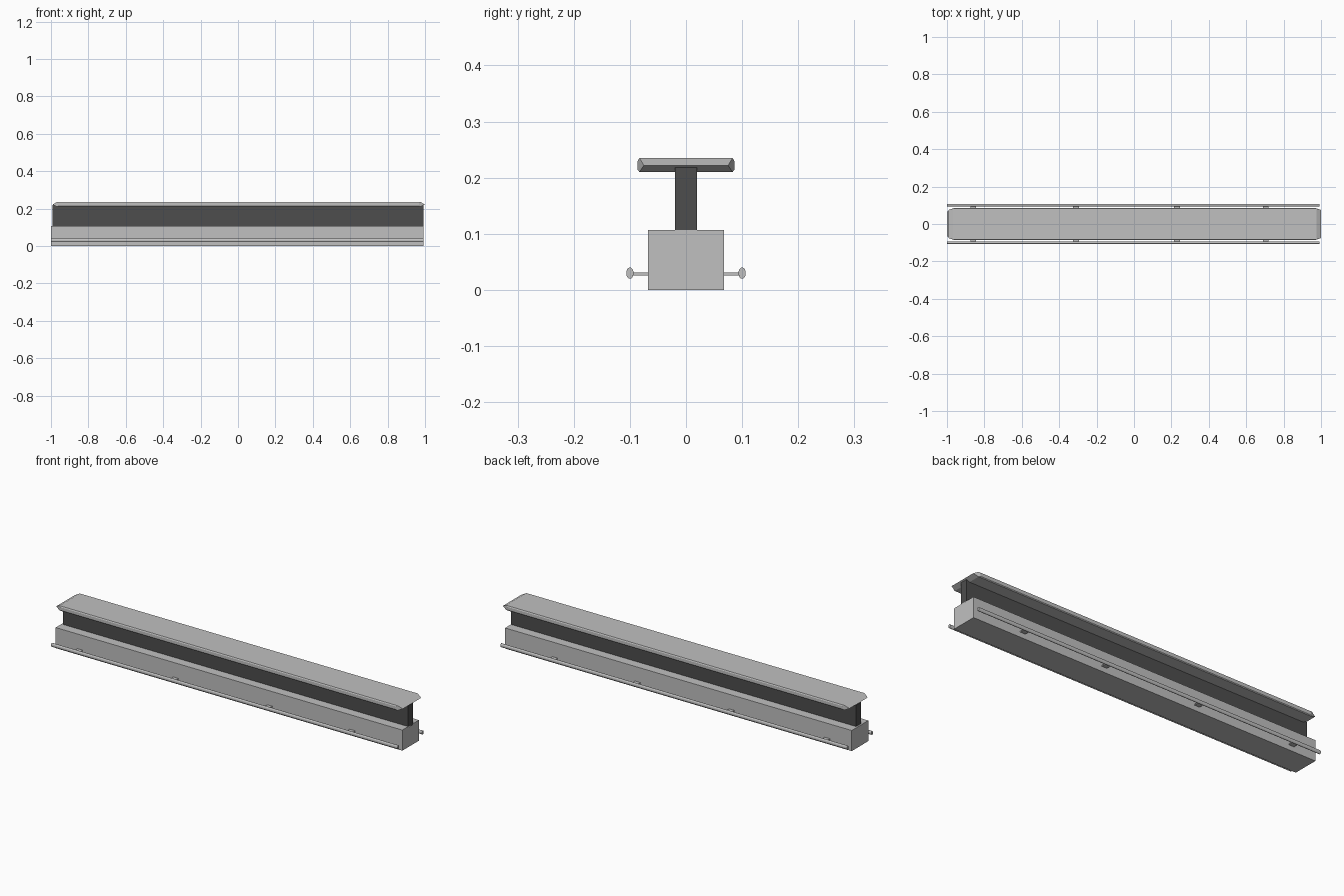
import bpy
import bmesh
import math

if "Cube" in bpy.data.objects:
    bpy.data.objects.remove(bpy.data.objects["Cube"], do_unlink=True)


def make_material(name, value):
    mat = bpy.data.materials.new(name)
    mat.use_nodes = True
    color = (value, value, value, 1)
    mat.diffuse_color = color
    mat.node_tree.nodes["Principled BSDF"].inputs["Base Color"].default_value = color
    return mat


light_grey = make_material("light grey", 0.53)
dark_grey = make_material("dark grey", 0.075)


def finish(name, bm, mat):
    bmesh.ops.recalc_face_normals(bm, faces=bm.faces[:])
    mesh = bpy.data.meshes.new(name)
    bm.to_mesh(mesh)
    bm.free()
    mesh.materials.append(mat)
    obj = bpy.data.objects.new(name, mesh)
    bpy.context.collection.objects.link(obj)
    return obj


def box(name, low, high, mat):
    bm = bmesh.new()
    bmesh.ops.create_cube(bm, size=1)
    for v in bm.verts:
        v.co = [a + (b - a) * (c + 0.5) for a, b, c in zip(low, high, v.co)]
    return finish(name, bm, mat)


X0, X1 = -1.0, 0.992

# Plinth and the upright web
box("base_beam", (X0, -0.068, 0), (X1, 0.068, 0.107), light_grey)
box("upright_panel", (X0 + 0.008, -0.02, 0.1), (X1, 0.02, 0.218), dark_grey)

# Cap with chamfered edges and wedge-shaped ends
bm = bmesh.new()
section = [(0.975, 0.083, 0.235), (0.967, 0.086, 0.23), (1.0, 0.075, 0.222),
           (0.967, 0.086, 0.214), (0.975, 0.083, 0.21)]
for x, y, z in section:
    for sx in (-1, 1):
        for sy in (-1, 1):
            bm.verts.new((sx * (x - 0.004) + 0.004, sy * y, z))
bmesh.ops.convex_hull(bm, input=bm.verts[:])
bmesh.ops.dissolve_limit(bm, angle_limit=math.radians(1),
                         verts=bm.verts[:], edges=bm.edges[:])
finish("top_cap", bm, light_grey)

# Oval side rails on small flat brackets
for label, side in (("front", -1), ("back", 1)):
    bm = bmesh.new()
    bmesh.ops.create_cone(bm, cap_ends=True, segments=24,
                          radius1=1, radius2=1, depth=1)
    for v in bm.verts:
        a, b, c = v.co
        v.co = (X0 + (X1 - X0) * (c + 0.5), side * 0.1 + a * 0.0065, 0.03 + b * 0.01)
    rail = finish(label + "_rail", bm, light_grey)
    bpy.context.view_layer.objects.active = rail
    rail.select_set(True)
    bpy.ops.object.shade_smooth_by_angle(angle=math.radians(40))
    rail.select_set(False)
    for i, x in enumerate((-0.86, -0.31, 0.23, 0.705)):
        ys = sorted((side * 0.066, side * 0.097))
        box(f"{label}_bracket_{i + 1}", (x - 0.015, ys[0], 0.026),
            (x + 0.015, ys[1], 0.031), light_grey)
